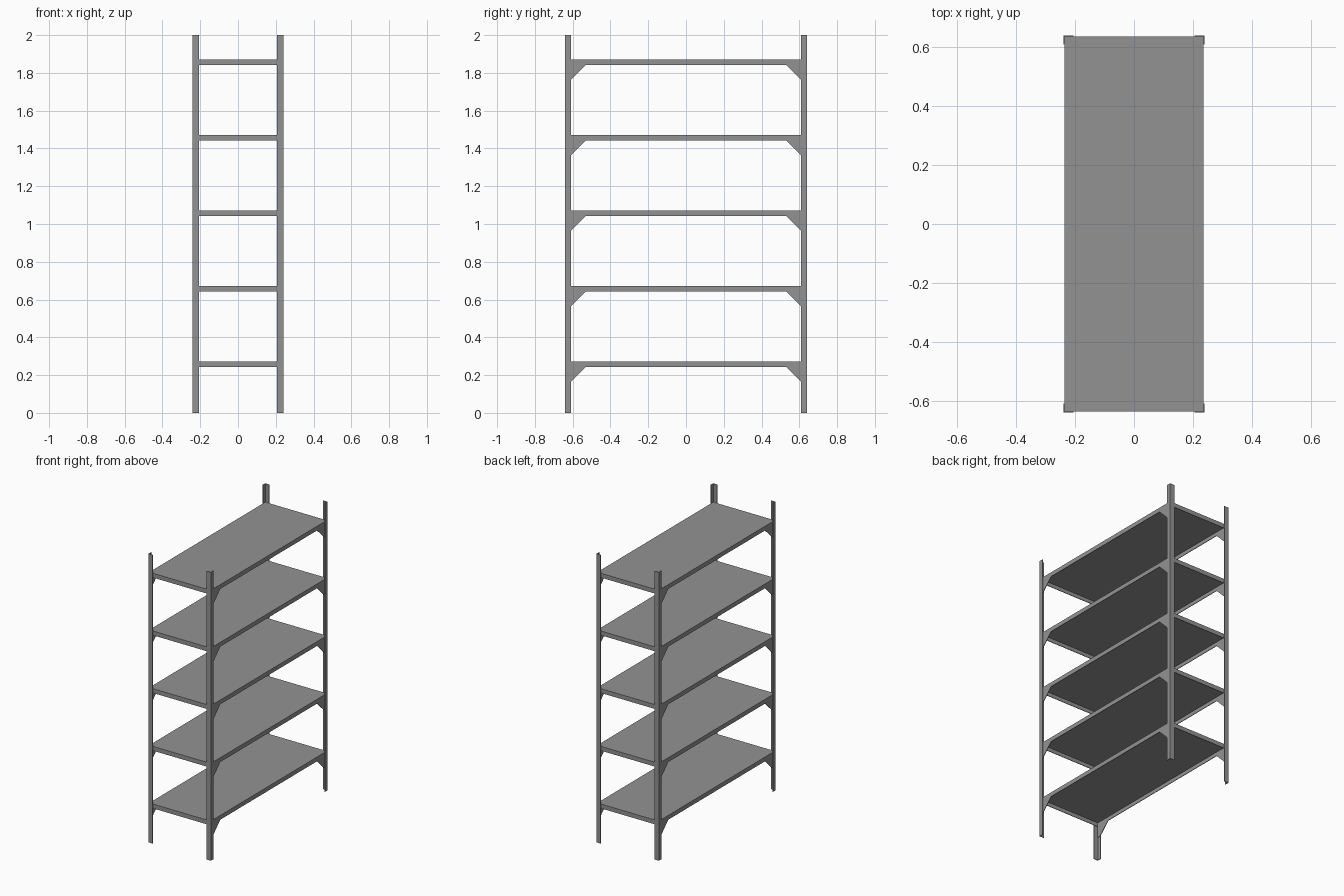
import bpy
import bmesh
from mathutils import Matrix, Vector

cube = bpy.data.objects.get("Cube")
if cube:
    bpy.data.objects.remove(cube, do_unlink=True)

HALF_X, HALF_Y, HEIGHT = 0.24, 0.64, 2.0
SHEET = 0.004            # metal thickness
LEG_X, LEG_Y = 0.034, 0.031
SHELF_TOPS = [0.272 + 0.4 * i for i in range(5)]
LIP = 0.03
GUSSET = 0.078

steel = bpy.data.materials.new("grey steel")
steel.use_nodes = True
steel.diffuse_color = (0.29, 0.29, 0.29, 1)
steel.node_tree.nodes["Principled BSDF"].inputs["Base Color"].default_value = (0.29, 0.29, 0.29, 1)


def finish(name, bm):
    bmesh.ops.recalc_face_normals(bm, faces=bm.faces)
    mesh = bpy.data.meshes.new(name)
    bm.to_mesh(mesh)
    bm.free()
    mesh.materials.append(steel)
    obj = bpy.data.objects.new(name, mesh)
    bpy.context.collection.objects.link(obj)
    return obj


def prism(name, points, direction):
    """Extrude a flat outline along a direction."""
    bm = bmesh.new()
    face = bm.faces.new([bm.verts.new(p) for p in points])
    result = bmesh.ops.extrude_face_region(bm, geom=[face], use_keep_orig=True)
    verts = [g for g in result["geom"] if isinstance(g, bmesh.types.BMVert)]
    bmesh.ops.translate(bm, verts=verts, vec=Vector(direction))
    return finish(name, bm)


def mirror_to_corners(obj):
    mirror = obj.modifiers.new("corners", 'MIRROR')
    mirror.use_axis = (True, True, False)
    mirror.use_mirror_merge = False


# Four angle-section posts, open towards the middle
x, y = HALF_X, HALF_Y
outline = [(x, y), (x - LEG_X, y), (x - LEG_X, y - SHEET),
           (x - SHEET, y - SHEET), (x - SHEET, y - LEG_Y), (x, y - LEG_Y)]
posts = prism("corner_posts", [(px, py, 0) for px, py in outline], (0, 0, HEIGHT))
mirror_to_corners(posts)

inner_x, inner_y = HALF_X - SHEET, HALF_Y - SHEET
for i, top in enumerate(SHELF_TOPS, 1):
    # Tray shelf with folded-down lips, open underneath
    bm = bmesh.new()
    bmesh.ops.create_cube(bm, size=1, matrix=Matrix.Translation((0, 0, top - LIP / 2))
                          @ Matrix.Diagonal((2 * inner_x, 2 * inner_y, LIP, 1)))
    bm.normal_update()
    bmesh.ops.delete(bm, geom=[f for f in bm.faces if f.normal.z < -0.5], context='FACES')
    # Normals are already outward; an open box keeps them on recalculation
    shelf = finish(f"shelf_{i}", bm)
    solid = shelf.modifiers.new("sheet", 'SOLIDIFY')
    solid.thickness = SHEET
    solid.offset = -1
    solid.use_even_offset = True

    # Corner braces below the long lips
    low = top - LIP
    edge = HALF_Y - LEG_Y
    brace = [(inner_y, low), (edge - GUSSET, low), (edge, low - GUSSET), (inner_y, low - GUSSET)]
    gussets = prism(f"gussets_{i}", [(inner_x, py, pz) for py, pz in brace], (-SHEET, 0, 0))
    mirror_to_corners(gussets)
